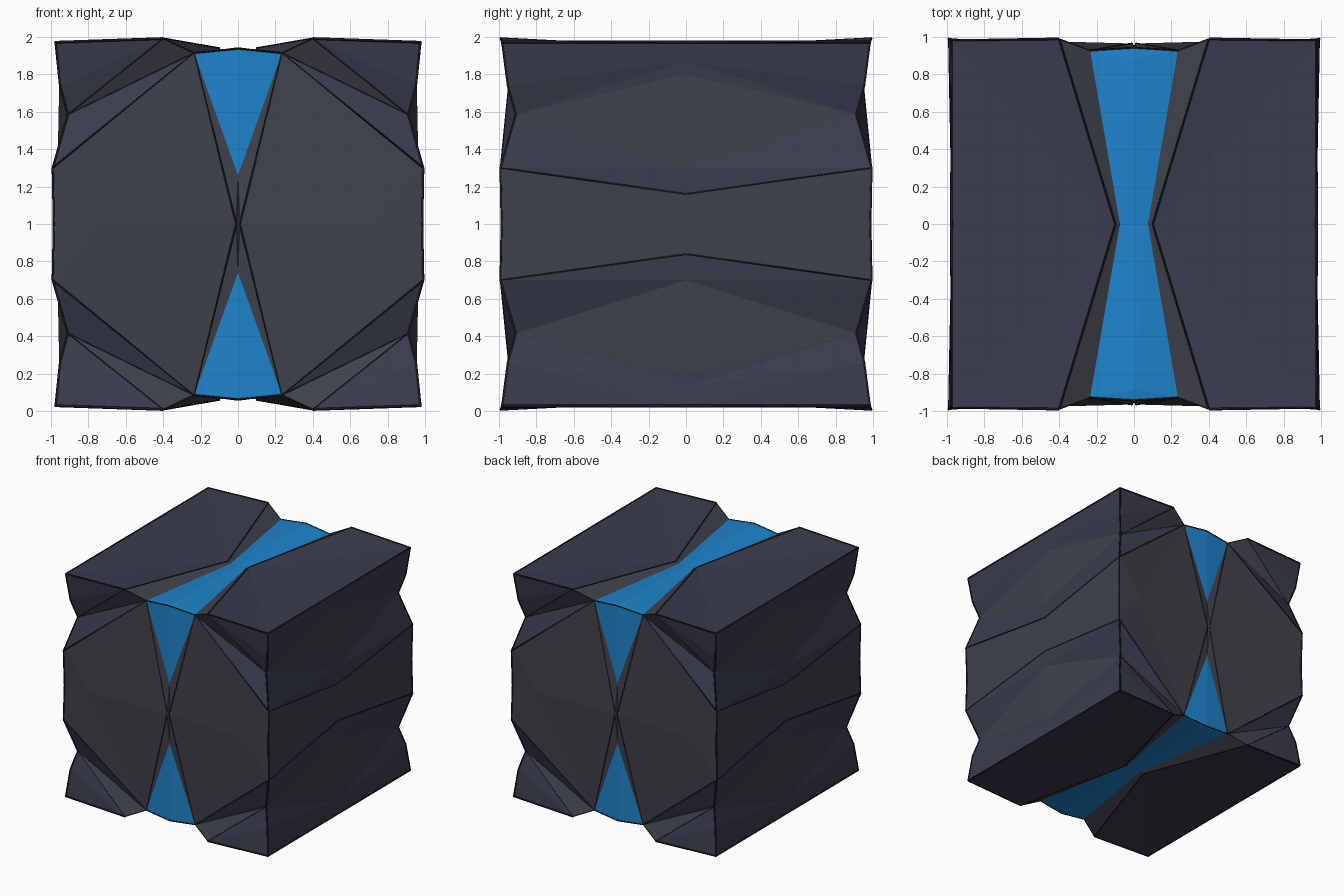
import bpy, bmesh
from mathutils import Vector

if "Cube" in bpy.data.objects:
    bpy.data.objects.remove(bpy.data.objects["Cube"])

# Points of one octant, measured from the crate's centre; everything is mirrored in x, y and z
P = dict(
    A=(.01, .965, 0), A0=(0, .955, 0), B=(.235, .928, .915), T=(0, .945, .26),   # front middle
    C=(.991, .991, .3), C0=(.985, .985, 0), M=(.74, .985, 0),                    # front panel
    S=(.97, 0, .16), S0=(.97, 0, 0),                                             # side panel
    D=(.91, .91, .585), E=(.952, .952, .74), F=(.976, .982, .972), G=(.4, .99, .992),
    F0=(.976, 0, .972), H=(.1, 0, .94),                                          # corner slab
    L=(.965, 0, .3), Q=(.955, 0, .8), R=(.96, 0, .87),                           # side recess
    N=(0, .943, .938), O=(0, .885, .945), K=(.075, 0, .925), K0=(0, 0, .93))     # light strip


def material(name, rgb):
    m = bpy.data.materials.new(name)
    m.diffuse_color = (*rgb, 1)
    m.use_nodes = True
    m.node_tree.nodes["Principled BSDF"].inputs["Base Color"].default_value = m.diffuse_color
    return m


def shell(name, mat, faces):
    bm = bmesh.new()
    verts = {}
    for face in faces:
        keys = face.split()
        for k in keys:
            if k not in verts:
                verts[k] = bm.verts.new(P[k])
        f = bm.faces.new([verts[k] for k in keys])
        f.normal_update()
        if f.normal.dot(f.calc_center_median()) < 0:
            f.normal_flip()
    mesh = bpy.data.meshes.new(name)
    bm.to_mesh(mesh)
    bm.free()
    mesh.materials.append(mat)
    ob = bpy.data.objects.new(name, mesh)
    bpy.context.collection.objects.link(ob)
    ob.location.z = 1
    mod = ob.modifiers.new("Mirror", 'MIRROR')
    mod.use_axis = (True, True, True)
    mod.merge_threshold = 0.0005


def seams(name, mat, paths, depth):
    cu = bpy.data.curves.new(name, 'CURVE')
    cu.dimensions = '3D'
    cu.bevel_depth = depth
    cu.bevel_resolution = 0
    cu.use_fill_caps = True
    for path in paths:
        pts = [Vector(P[k]) for k in path.split()]
        for sx in (1, -1):
            for sy in (1, -1):
                for sz in (1, -1):
                    sp = cu.splines.new('POLY')
                    sp.points.add(len(pts) - 1)
                    for q, p in zip(sp.points, pts):
                        q.co = (p.x * sx, p.y * sy, p.z * sz, 1)
    cu.materials.append(mat)
    ob = bpy.data.objects.new(name, cu)
    bpy.context.collection.objects.link(ob)
    ob.location.z = 1


slate = material("slate", (.042, .045, .076))
grey = material("dark_grey", (.050, .054, .070))
blue = material("blue_light", (.013, .23, .60))
black = material("seam_black", (.012, .012, .015))

# Large front, back and side panels
shell("middle_panels", grey, ["A B M", "B C M", "C C0 M", "C C0 S0", "C S0 S"])
# Raised corner slabs with their bevelled ends and sides
shell("corner_slabs", slate, ["G F H", "F F0 H", "G E F", "G D E", "B C D",
                              "C D L", "C L S", "D E R", "D R Q", "E F F0", "E F0 R"])
# Recessed grey facets beside the slabs and the strip
shell("recess_facets", grey, ["B D G", "D L Q", "G H K", "G K B", "A B T", "A T A0"])
# Blue strip wrapping the top, bottom and ends
shell("light_strip", blue, ["B T N", "B N O", "B O K", "O K K0"])
# Dark seam lines between panels
seams("panel_seams", black, ["A B C S", "H G", "B N"], .005)
seams("edge_seams", black, ["G F F0", "F E D C C0"], .007)
seams("fine_seams", black, ["G D", "B D", "G B"], .003)
